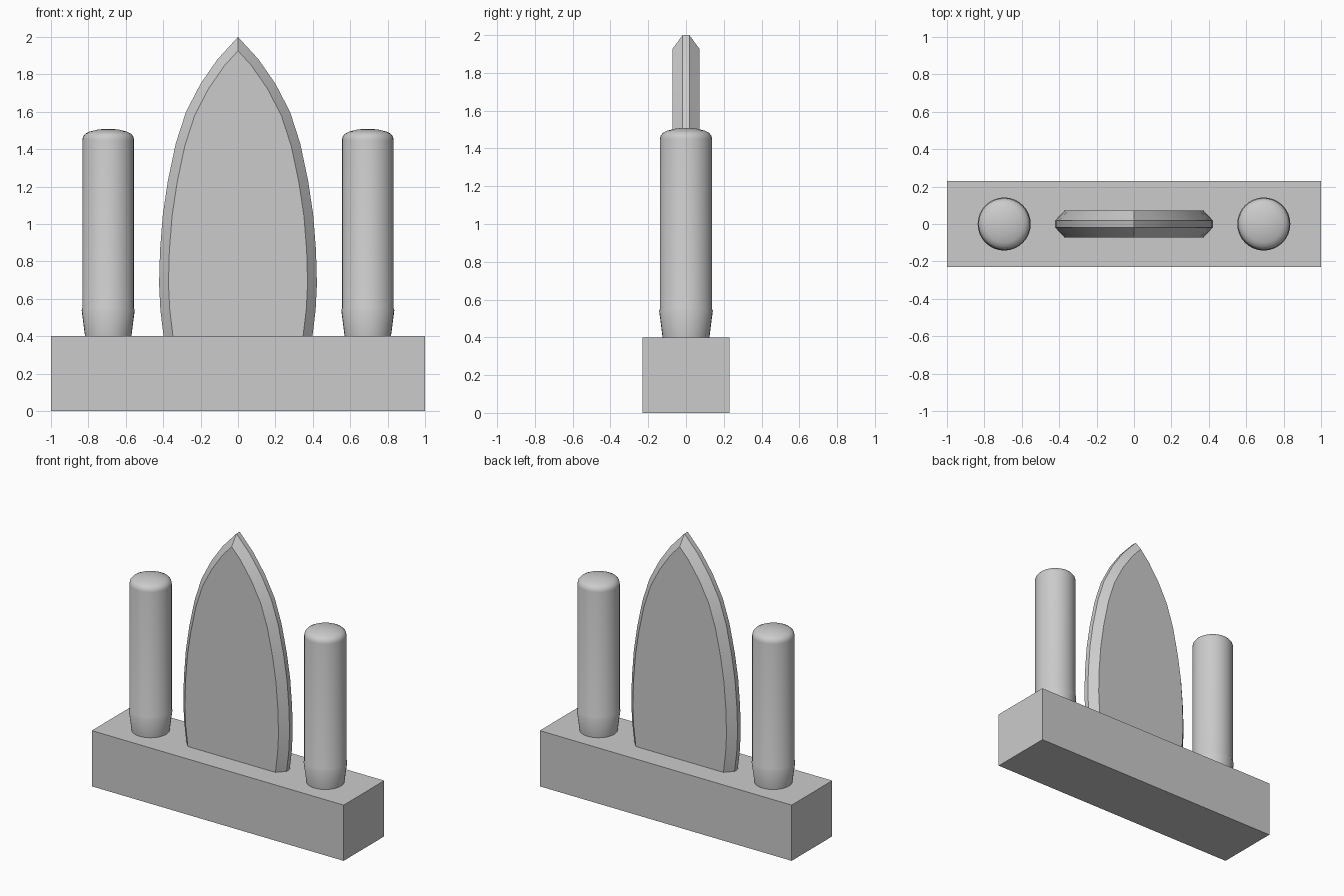
import bpy, bmesh, math
from mathutils import Vector

if "Cube" in bpy.data.objects:
    bpy.data.objects.remove(bpy.data.objects["Cube"], do_unlink=True)

grey = bpy.data.materials.new("plain grey")
grey.use_nodes = True
colour = (0.6, 0.6, 0.6, 1)
grey.diffuse_color = colour
grey.node_tree.nodes["Principled BSDF"].inputs["Base Color"].default_value = colour


def finish(name, bm, smooth_angle=None):
    bmesh.ops.recalc_face_normals(bm, faces=bm.faces)
    mesh = bpy.data.meshes.new(name)
    bm.to_mesh(mesh)
    bm.free()
    mesh.materials.append(grey)
    obj = bpy.data.objects.new(name, mesh)
    bpy.context.collection.objects.link(obj)
    if smooth_angle:
        bpy.ops.object.select_all(action="DESELECT")
        obj.select_set(True)
        bpy.context.view_layer.objects.active = obj
        bpy.ops.object.shade_smooth_by_angle(angle=math.radians(smooth_angle))
    return obj


def bridge_loops(name, loops, smooth_angle):
    """Skin a stack of equal closed loops and cap both ends."""
    bm = bmesh.new()
    rings = [[bm.verts.new(p) for p in loop] for loop in loops]
    n = len(rings[0])
    for a, b in zip(rings, rings[1:]):
        for i in range(n):
            j = (i + 1) % n
            bm.faces.new((a[i], a[j], b[j], b[i]))
    bm.faces.new(rings[0])
    bm.faces.new(rings[-1])
    return finish(name, bm, smooth_angle)


def inset(outline, d):
    """Offset a clockwise closed outline inward with mitred corners."""
    out = []
    for i, p in enumerate(outline):
        t1 = (p - outline[i - 1]).normalized()
        t2 = (outline[(i + 1) % len(outline)] - p).normalized()
        n1, n2 = Vector((t1.y, -t1.x)), Vector((t2.y, -t2.x))
        out.append(p + (n1 + n2) * d / (1 + n1.dot(n2)))
    return out


# Base block
bm = bmesh.new()
bmesh.ops.create_cube(bm, size=1)
for v in bm.verts:
    v.co = (v.co.x * 2, v.co.y * 0.46, v.co.z * 0.4 + 0.2)
finish("base_block", bm)

# Pointed blade with chamfered edges, its foot sunk into the base
half = [(0.375, 0.3), (0.398, 0.4), (0.415, 0.54), (0.422, 0.68), (0.417, 0.86),
        (0.402, 1.05), (0.375, 1.23), (0.333, 1.43), (0.278, 1.6), (0.2, 1.75),
        (0.11, 1.88)]
outline = [Vector((-x, z)) for x, z in half] + [Vector((0, 2))]
outline += [Vector((x, z)) for x, z in reversed(half)]
face = inset(outline, 0.05)
layers = [(-0.072, face), (-0.018, outline), (0.018, outline), (0.072, face)]
bridge_loops("pointed_blade", [[(p.x, y, p.y) for p in loop] for y, loop in layers], 30)

# Round pins with a tapered foot and a domed top
profile = [(0.122, 0.38), (0.124, 0.4), (0.142, 0.54), (0.138, 0.55), (0.138, 1.45),
           (0.134, 1.468), (0.122, 1.483), (0.1, 1.494), (0.06, 1.504), (0.02, 1.509)]
for side, name in ((1, "left_pin"), (-1, "right_pin")):
    rings = []
    for r, z in profile:
        angles = [math.tau * k / 32 for k in range(32)]
        rings.append([(side * 0.694 + r * math.cos(a), r * math.sin(a), z) for a in angles])
    bridge_loops(name, rings, 40)
